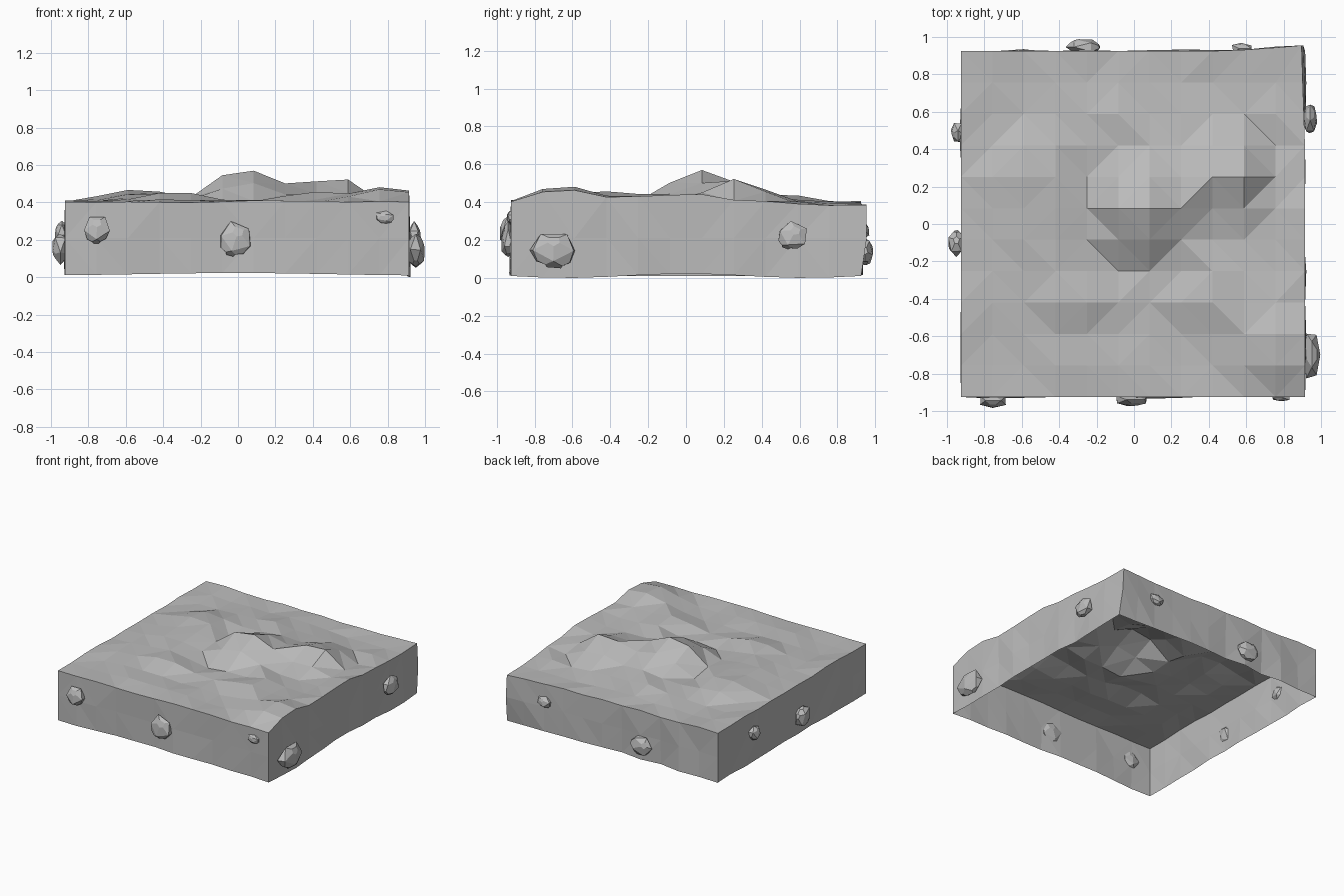
import bpy, bmesh, math, random
from mathutils import Vector

random.seed(4)
if "Cube" in bpy.data.objects:
    bpy.data.objects.remove(bpy.data.objects["Cube"], do_unlink=True)

stone = bpy.data.materials.new("stone_grey")
stone.use_nodes = True
GREY = (0.5, 0.5, 0.5, 1)
stone.diffuse_color = GREY
stone.node_tree.nodes["Principled BSDF"].inputs["Base Color"].default_value = GREY


def finish(bm, name):
    mesh = bpy.data.meshes.new(name)
    bm.to_mesh(mesh)
    bm.free()
    mesh.materials.append(stone)
    bpy.context.collection.objects.link(bpy.data.objects.new(name, mesh))


# Flat-topped hills and dips of the ground: x, y, height change, x radius, y radius
MOUNDS = [
    (.05, .08, .16, .32, .34),      # central peak
    (.5, .27, .115, .33, .3),       # plateau beside the peak
    (-.54, .2, .06, .28, .42),      # left ridge
    (-.5, -.2, .03, .25, .25),
    (-.3, -.4, .045, .27, .2),      # front ridges
    (.42, -.36, .06, .3, .22),
    (.8, -.64, .075, .32, .28),     # raised right edge
    (.91, 0, .035, .2, .6),
    (0, .5, .03, .5, .25),
    (.07, -.24, -.015, .4, .2),     # valleys
    (.77, .25, -.03, .2, .25),
]


def ground(x, y):
    z = .405 - .025 * max(0, y) * (1 + x) / 2
    for cx, cy, h, rx, ry in MOUNDS:
        d = math.hypot((x - cx) / rx, (y - cy) / ry)
        z += h * min(1, max(0, 1.4 * (1 - d)))
    return z


# Ground slab: bumpy grid with walls pulled down, open underneath
CELLS, HALF = 11, .925
bm = bmesh.new()
bmesh.ops.create_grid(bm, x_segments=CELLS, y_segments=CELLS, size=HALF)
for v in bm.verts:
    inner = max(abs(v.co.x), abs(v.co.y)) < HALF - .01
    wobble = .012 if inner else .006
    v.co.z = ground(v.co.x, v.co.y) + random.uniform(-wobble, wobble)

LEVELS = (.21, .02)
for level in LEVELS:
    rim = [e for e in bm.edges if e.is_boundary]
    new = bmesh.ops.extrude_edge_only(bm, edges=rim)["geom"]
    for v in (g for g in new if isinstance(g, bmesh.types.BMVert)):
        x, y = v.co.x, v.co.y
        v.co.z = level
        if level == LEVELS[-1]:
            # Gently wavy foot
            v.co.z += .012 * math.cos(5 * y) * max(0, x) + .006 * math.cos(3 * x)
        push = random.uniform(-.007, .007)
        if abs(abs(x) - abs(y)) > .05:
            if abs(x) > abs(y):
                v.co.x += push
            else:
                v.co.y += push
bmesh.ops.recalc_face_normals(bm, faces=bm.faces)
bmesh.ops.triangulate(bm, faces=bm.faces, quad_method="BEAUTY")
low = min(v.co.z for v in bm.verts)
for v in bm.verts:
    x, y = v.co.x, v.co.y
    if v.co.z < .1:
        v.co.z -= low
    elif y > .9:
        # Back right corner leans outward
        v.co.y += .07 * max(0, x - .5)
    if x > .9:
        # Right wall tips inward, most at the top of the back end
        v.co.x -= .01 + .1 * max(0, y - .4) * max(0, v.co.z - .02)
finish(bm, "ground_slab")


# Rocks set in the walls: wall, position along it, height, half width, half height, reach
ROCKS = [
    ("front", -.755, .25, .075, .08, .06),
    ("front", -.015, .195, .092, .095, .05),
    ("front", .785, .32, .052, .036, .025),
    ("right", -.7, .145, .13, .1, .075),
    ("right", .56, .215, .08, .078, .055),
    ("left", -.1, .155, .07, .085, .072),
    ("left", .49, .245, .06, .06, .055),
    ("back", -.27, .14, .095, .075, .065),
    ("back", .58, .25, .06, .045, .045),
]
AXES = {
    "front": (Vector((1, 0, 0)), Vector((0, -1, 0))),
    "back": (Vector((1, 0, 0)), Vector((0, 1, 0))),
    "right": (Vector((0, 1, 0)), Vector((1, 0, 0))),
    "left": (Vector((0, 1, 0)), Vector((-1, 0, 0))),
}
for i, (wall, along, height, wide, tall, reach) in enumerate(ROCKS):
    side, out = AXES[wall]
    depth = .55 * reach + .008
    centre = side * along + out * (HALF + reach - depth) + Vector((0, 0, height))
    bm = bmesh.new()
    bmesh.ops.create_icosphere(bm, subdivisions=1, radius=1)
    turn = random.uniform(0, 3)
    for v in bm.verts:
        c = v.co * random.uniform(.95, 1.15)
        a = c.x * math.cos(turn) - c.z * math.sin(turn)
        b = c.x * math.sin(turn) + c.z * math.cos(turn)
        v.co = centre + side * a * wide + out * c.y * depth + Vector((0, 0, b * tall))
    # Chip some corners into flat facets
    bmesh.ops.bevel(bm, geom=list(bm.verts)[::3], offset=.35 * min(wide, tall),
                    affect="VERTICES", segments=1)
    bmesh.ops.recalc_face_normals(bm, faces=bm.faces)
    finish(bm, f"{wall}_rock_{i + 1}")
